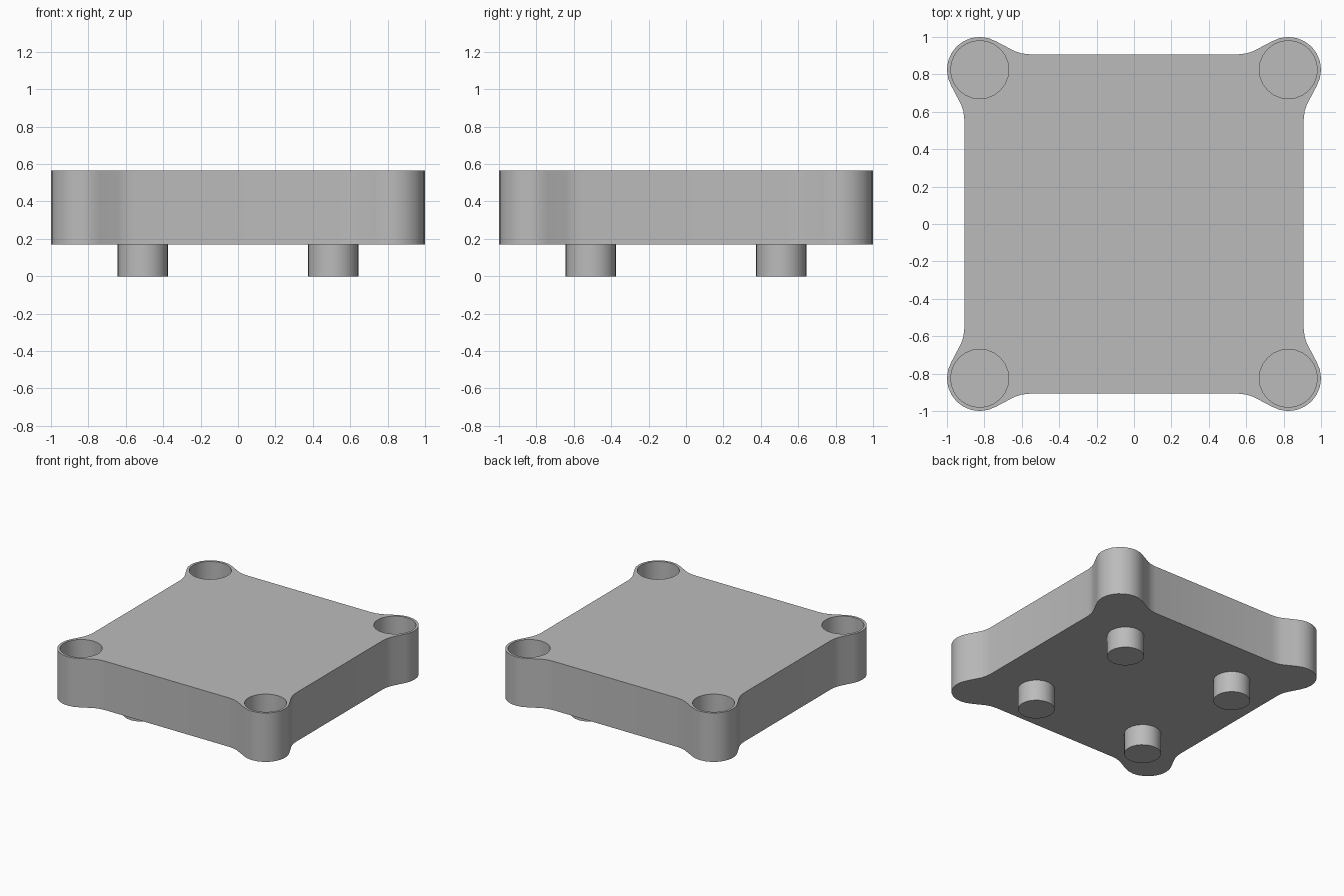
import bpy, bmesh, math

if "Cube" in bpy.data.objects:
    bpy.data.objects.remove(bpy.data.objects["Cube"], do_unlink=True)

CORNER, CORNER_R, SOCKET_R = 0.825, 0.175, 0.155
EDGE, BOTTOM, TOP = 0.907, 0.17, 0.565
SOCKET_DEPTH = 0.30
PEG, PEG_R = 0.508, 0.135

grey = bpy.data.materials.new("plain_grey")
grey.use_nodes = True
colour = (0.5, 0.5, 0.5, 1)
grey.diffuse_color = colour
grey.node_tree.nodes["Principled BSDF"].inputs["Base Color"].default_value = colour


def smooth(obj):
    bpy.ops.object.select_all(action='DESELECT')
    obj.select_set(True)
    bpy.context.view_layer.objects.active = obj
    bpy.ops.object.shade_smooth_by_angle(angle=math.radians(30))


def cylinder(name, x, y, radius, z0, z1):
    bpy.ops.mesh.primitive_cylinder_add(vertices=24, radius=radius, depth=z1 - z0,
                                        location=(x, y, (z0 + z1) / 2))
    obj = bpy.context.object
    obj.name = name
    obj.data.materials.append(grey)
    return obj


# Outline of one corner: flare, round lobe, flare; then turned four times
flare = [(0.556, EDGE), (0.6, 0.912), (0.64, 0.925)]
lobe = [(CORNER + CORNER_R * math.cos(math.radians(a)),
         CORNER + CORNER_R * math.sin(math.radians(a))) for a in range(120, -31, -15)]
corner = flare + lobe + [(y, x) for x, y in reversed(flare)]
outline = []
for turn in range(4):
    c, s = [(1, 0), (0, -1), (-1, 0), (0, 1)][turn]
    outline += [(x * c - y * s, x * s + y * c) for x, y in corner]

# Plate body extruded from the outline
bm = bmesh.new()
base = bm.faces.new([bm.verts.new((x, y, BOTTOM)) for x, y in outline])
walls = bmesh.ops.extrude_face_region(bm, geom=[base])
lifted = [v for v in walls["geom"] if isinstance(v, bmesh.types.BMVert)]
bmesh.ops.translate(bm, verts=lifted, vec=(0, 0, TOP - BOTTOM))
bmesh.ops.recalc_face_normals(bm, faces=bm.faces)
mesh = bpy.data.meshes.new("plate_body")
bm.to_mesh(mesh)
bm.free()
mesh.materials.append(grey)
body = bpy.data.objects.new("plate_body", mesh)
bpy.context.collection.objects.link(body)

corners = [("front_right", -1, -1), ("front_left", 1, -1),
           ("back_right", -1, 1), ("back_left", 1, 1)]

# Round blind sockets in the corner lobes
for label, sx, sy in corners:
    cutter = cylinder("socket_cutter_" + label, sx * CORNER, sy * CORNER,
                      SOCKET_R, TOP - SOCKET_DEPTH, TOP + 0.1)
    cutter.hide_render = True
    bpy.context.view_layer.objects.active = body
    cut = body.modifiers.new("socket_" + label, 'BOOLEAN')
    cut.operation = 'DIFFERENCE'
    cut.solver = 'EXACT'
    cut.object = cutter
    bpy.ops.object.modifier_apply(modifier=cut.name)
    bpy.data.objects.remove(cutter, do_unlink=True)
smooth(body)

# Pegs under the plate
for label, sx, sy in corners:
    smooth(cylinder("peg_" + label, sx * PEG, sy * PEG, PEG_R, 0, BOTTOM))
